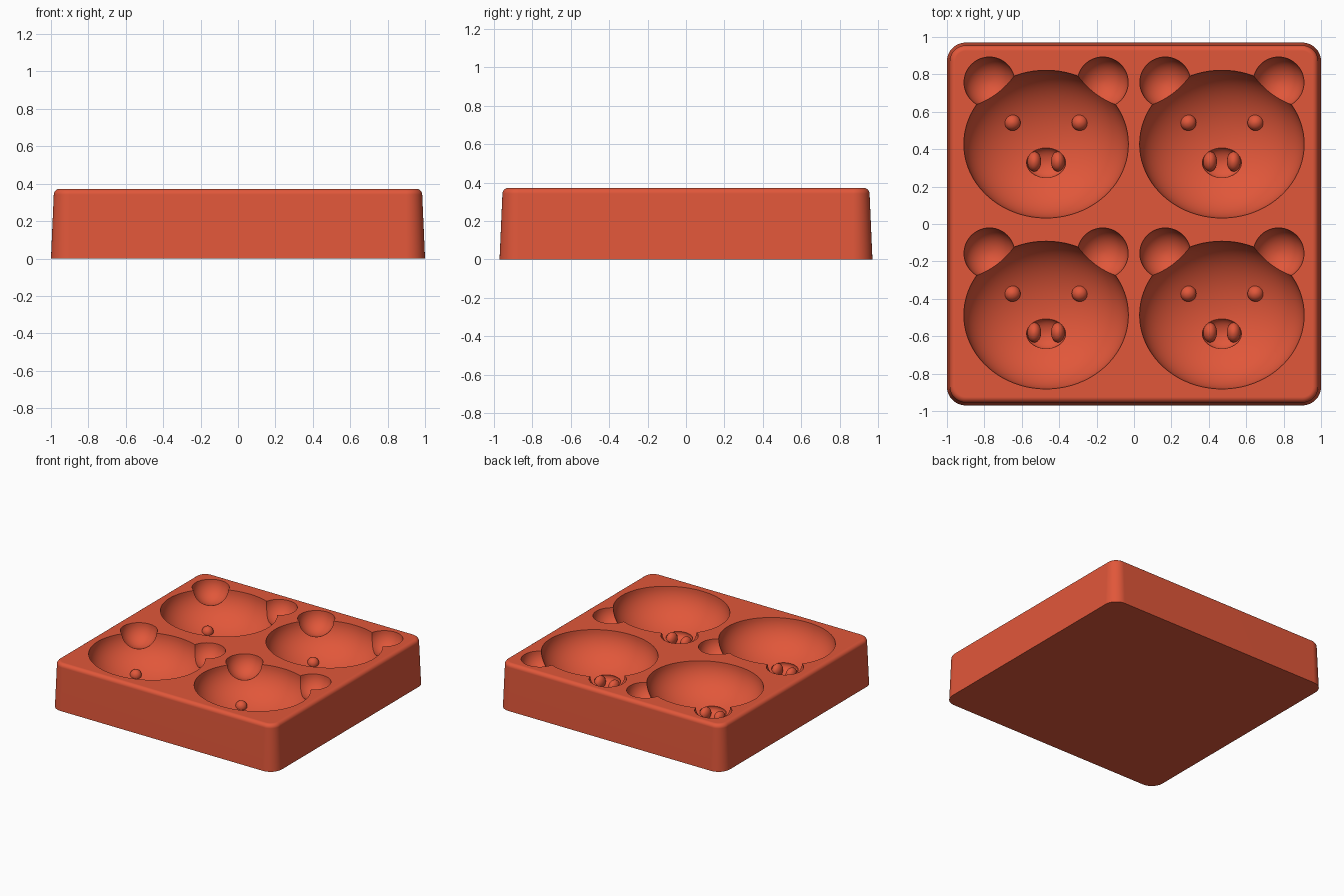
import bpy, bmesh
from math import cos, sin, pi, radians
from mathutils import Matrix

if "Cube" in bpy.data.objects:
    bpy.data.objects.remove(bpy.data.objects["Cube"], do_unlink=True)

TOP = 0.372

# Single flat colour
red = bpy.data.materials.new("coral_red")
red.use_nodes = True
red.diffuse_color = (0.75, 0.095, 0.042, 1)
red.node_tree.nodes["Principled BSDF"].inputs["Base Color"].default_value = red.diffuse_color


def add_object(name, bm):
    mesh = bpy.data.meshes.new(name)
    bm.to_mesh(mesh)
    bm.free()
    mesh.materials.append(red)
    obj = bpy.data.objects.new(name, mesh)
    bpy.context.collection.objects.link(obj)
    return obj


def ellipsoid(name, center, radii, segments=32):
    bm = bmesh.new()
    matrix = Matrix.Translation(center) @ Matrix.Diagonal((*radii, 1))
    bmesh.ops.create_uvsphere(bm, u_segments=segments, v_segments=segments // 2,
                              radius=1, matrix=matrix)
    return add_object(name, bm)


def activate(obj):
    bpy.ops.object.select_all(action='DESELECT')
    obj.select_set(True)
    bpy.context.view_layer.objects.active = obj


def combine(target, tool, operation, remove=True):
    mod = target.modifiers.new("combine", 'BOOLEAN')
    mod.operation, mod.solver, mod.object = operation, 'EXACT', tool
    activate(target)
    bpy.ops.object.modifier_apply(modifier=mod.name)
    if remove:
        bpy.data.objects.remove(tool, do_unlink=True)


def rounded_block(name, half_x, half_y, radius, levels, steps=10):
    """Rounded rectangle rings, one per (inset, height) level."""
    bm = bmesh.new()
    rings = []
    for inset, z in levels:
        ring = []
        for corner, (sx, sy) in enumerate([(1, 1), (-1, 1), (-1, -1), (1, -1)]):
            for i in range(steps + 1):
                a = (corner + i / steps) * pi / 2
                ring.append(bm.verts.new((sx * (half_x - radius) + (radius - inset) * cos(a),
                                          sy * (half_y - radius) + (radius - inset) * sin(a), z)))
        rings.append(ring)
    for low, high in zip(rings, rings[1:]):
        for i in range(len(low)):
            j = (i + 1) % len(low)
            bm.faces.new((low[i], low[j], high[j], high[i]))
    bm.faces.new(rings[0][::-1])
    bm.faces.new(rings[-1])
    return add_object(name, bm)


# Tapered tray block with a rounded top edge
edge = 0.03
levels = [(0, 0)]
for i in range(7):
    a = i / 6 * pi / 2
    levels.append((0.015 + edge * (1 - cos(a)), TOP - edge * (1 - sin(a))))
tray = rounded_block("mold_tray", 1.0, 0.97, 0.1, levels)

# Animal head: rounded face, two ears, snout, with dented eyes and nostrils
head = ellipsoid("head_cutter", (0, 0, TOP), (0.44, 0.395, 0.28), 80)
for s in (-1, 1):
    combine(head, ellipsoid("ear", (s * 0.303, 0.33, TOP), (0.136,) * 3, 48), 'UNION')
combine(head, ellipsoid("snout", (0, -0.1, TOP - 0.265), (0.105, 0.083, 0.055)), 'UNION')
for s in (-1, 1):
    combine(head, ellipsoid("eye", (s * 0.18, 0.115, TOP - 0.243), (0.043,) * 3), 'DIFFERENCE')
    combine(head, ellipsoid("nostril", (s * 0.063, -0.093, TOP - 0.285),
                            (0.037, 0.053, 0.05)), 'DIFFERENCE')

# Press the head into the tray four times
for x in (-0.47, 0.47):
    for y in (-0.487, 0.427):
        head.location = (x, y, 0)
        bpy.context.view_layer.update()
        combine(tray, head, 'DIFFERENCE', remove=False)
bpy.data.objects.remove(head, do_unlink=True)

# Smooth shading with crisp rims
activate(tray)
bpy.ops.object.shade_smooth_by_angle(angle=radians(30))
weighted = tray.modifiers.new("weighted_normals", 'WEIGHTED_NORMAL')
weighted.keep_sharp = True
